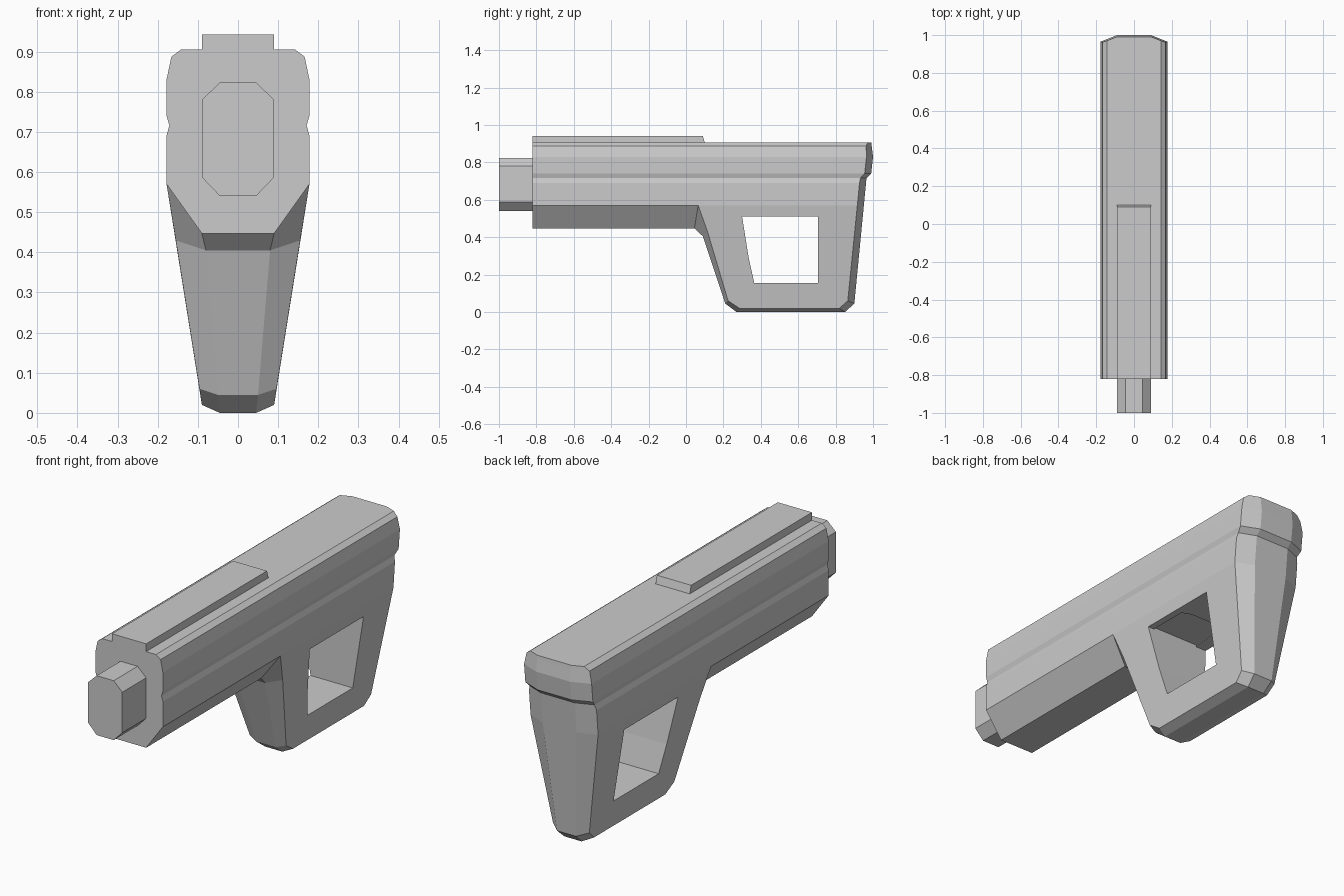
import bpy, bmesh

if "Cube" in bpy.data.objects:
    bpy.data.objects.remove(bpy.data.objects["Cube"])


def loft(name, rings, strips=True):
    """Bridge closed rings of points; cap ends with mirrored strips or single faces."""
    bm = bmesh.new()
    vs = [[bm.verts.new(p) for p in r] for r in rings]
    n = len(rings[0])
    for a, b in zip(vs, vs[1:]):
        for i in range(n):
            j = (i + 1) % n
            bm.faces.new((a[i], a[j], b[j], b[i]))
    for end in (vs[0], vs[-1]):
        if strips:
            for i in range(n // 2 - 1):
                bm.faces.new((end[i], end[i + 1], end[n - 2 - i], end[n - 1 - i]))
        else:
            bm.faces.new(end)
    bmesh.ops.remove_doubles(bm, verts=bm.verts, dist=1e-4)
    bmesh.ops.dissolve_limit(bm, angle_limit=0.01, verts=bm.verts, edges=bm.edges)
    bmesh.ops.recalc_face_normals(bm, faces=bm.faces)
    me = bpy.data.meshes.new(name)
    bm.to_mesh(me)
    bm.free()
    ob = bpy.data.objects.new(name, me)
    bpy.context.collection.objects.link(ob)
    return ob


def mirrored(half):
    """Right half of a ring plus its mirror image."""
    return half + [(-x, y, z) for x, y, z in reversed(half)]


def cut_opening(ob, top):
    """Cut the handle opening through an object."""
    outline = [(0.30 - (top - 0.51) * 0.16, top), (0.335, 0.29), (0.365, 0.155),
               (0.705, 0.155), (0.705, top)]
    cutter = loft(ob.name + "_opening_cutter",
                  [[(x, y, z) for y, z in outline] for x in (-0.4, 0.4)], False)
    cutter.hide_render = True
    cutter.hide_viewport = True
    mod = ob.modifiers.new("opening", 'BOOLEAN')
    mod.operation = 'DIFFERENCE'
    mod.solver = 'EXACT'
    mod.object = cutter


# Body: half section as (x, z, rear y at the side), with a chamfered back
section = [(0.142, 0.905, 0.956), (0.166, 0.887, 0.958), (0.178, 0.83, 0.965),
           (0.178, 0.74, 0.955), (0.171, 0.716, 0.930), (0.178, 0.69, 0.9276),
           (0.178, 0.57, 0.916), (0.09, 0.447, 0.82)]
front = [(x, -0.82, z) for x, z, b in section]
outer = [(x, b + 0.4 * (0.178 - x), z) for x, z, b in section]
inner = [(0.09, b + 0.035, z) for x, z, b in section]
body = loft("body", [mirrored(r) for r in (front, outer, inner)])
cut_opening(body, 0.52)

# Handle: centre outline and inset side outline as (x, y, z)
centre = [(0.09, 0.045, 0.447), (0.08, 0.09, 0.405), (0.05, 0.21, 0.045),
          (0.045, 0.27, 0.0), (0.045, 0.85, 0.0), (0.05, 0.90, 0.045),
          (0.09, 0.951, 0.57)]
side = [(0.178, 0.065, 0.57), (0.155, 0.115, 0.43), (0.096, 0.225, 0.06),
        (0.09, 0.285, 0.02), (0.09, 0.82, 0.02), (0.096, 0.865, 0.06),
        (0.178, 0.916, 0.57)]
flip = lambda pts: [(-x, y, z) for x, y, z in pts]
handle = loft("handle", [side, centre, flip(centre), flip(side)], False)
cut_opening(handle, 0.51)

# Muzzle block
muzzle = [(0.045, 0.823), (0.09, 0.78), (0.09, 0.587), (0.045, 0.54)]
loft("muzzle", [mirrored([(x, y, z) for x, z in muzzle]) for y in (-1.0, -0.80)])

# Top rail with a slanted rear end
rail = [(0.09, 0.942, 0.09), (0.09, 0.895, 0.103)]
loft("top_rail", [mirrored([(x, -0.82, z) for x, z, e in rail]),
                  mirrored([(x, e, z) for x, z, e in rail])])
